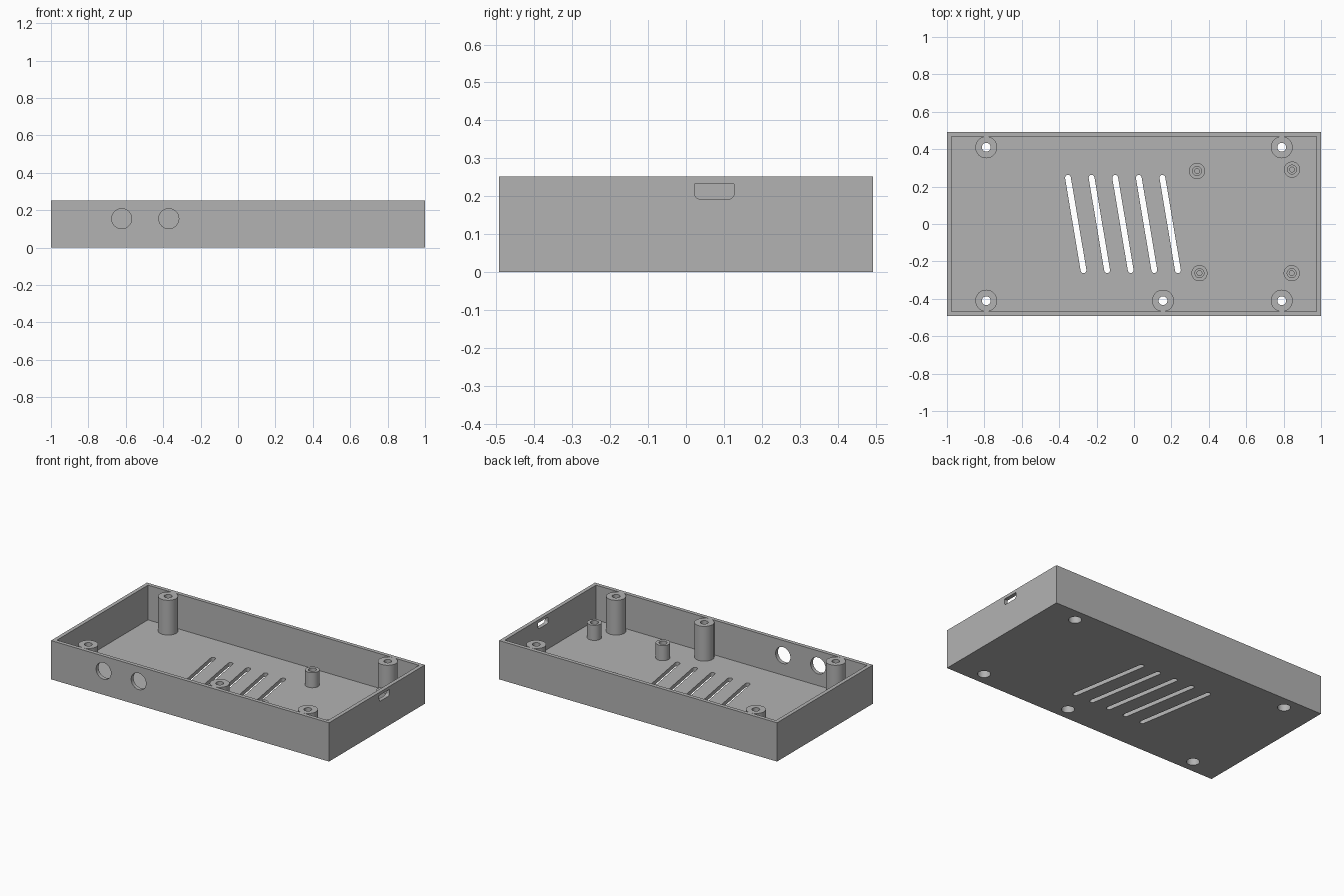
import bpy, bmesh, math
from mathutils import Vector

if "Cube" in bpy.data.objects:
    bpy.data.objects.remove(bpy.data.objects["Cube"])

W, D, H = 1.0, 0.493, 0.252      # half width, half depth, height
WALL, FLOOR = 0.025, 0.026

grey = bpy.data.materials.new("plain_grey")
grey.diffuse_color = (0.45, 0.45, 0.45, 1)
grey.use_nodes = True
grey.node_tree.nodes["Principled BSDF"].inputs["Base Color"].default_value = grey.diffuse_color


def prism(name, outline, direction):
    """Extrude a closed 3D outline along a direction."""
    bm = bmesh.new()
    face = bm.faces.new([bm.verts.new(p) for p in outline])
    ext = bmesh.ops.extrude_face_region(bm, geom=[face])
    moved = [g for g in ext["geom"] if isinstance(g, bmesh.types.BMVert)]
    bmesh.ops.translate(bm, verts=moved, vec=direction)
    bmesh.ops.recalc_face_normals(bm, faces=bm.faces)
    mesh = bpy.data.meshes.new(name)
    bm.to_mesh(mesh)
    bm.free()
    mesh.materials.append(grey)
    ob = bpy.data.objects.new(name, mesh)
    bpy.context.collection.objects.link(ob)
    return ob


def box(name, hx, hy, z0, z1):
    pts = [(-hx, -hy, z0), (hx, -hy, z0), (hx, hy, z0), (-hx, hy, z0)]
    return prism(name, pts, (0, 0, z1 - z0))


def arc(cx, cy, r, a0, a1, n):
    return [(cx + r * math.cos(math.radians(a0 + (a1 - a0) * i / n)),
             cy + r * math.sin(math.radians(a0 + (a1 - a0) * i / n))) for i in range(n + 1)]


def cylinder(name, x, y, r, z0, z1, n=40):
    pts = [(u, v, z0) for u, v in arc(x, y, r, 0, 360, n)[:-1]]
    return prism(name, pts, (0, 0, z1 - z0))


def combine(target, tool, operation):
    mod = target.modifiers.new("combine", 'BOOLEAN')
    mod.operation, mod.solver, mod.object = operation, 'EXACT', tool
    bpy.context.view_layer.objects.active = target
    bpy.ops.object.modifier_apply(modifier=mod.name)
    bpy.data.objects.remove(tool, do_unlink=True)


# Open tray: outer block with a hollow
tray = box("enclosure_tray", W, D, 0, H)
combine(tray, box("hollow", W - WALL, D - WALL, FLOOR, H + 0.1), 'DIFFERENCE')

# Tall screw posts against the walls, short board standoffs on the floor
posts = [(-0.79, 0.41), (0.79, 0.41), (-0.79, -0.41), (0.79, -0.41), (0.155, -0.41)]
standoffs = [(0.337, 0.283), (0.845, 0.291), (0.35, -0.263), (0.843, -0.263)]
for x, y in posts:
    combine(tray, cylinder("post", x, y, 0.0585, 0.012, H), 'UNION')
for x, y in standoffs:
    combine(tray, cylinder("standoff", x, y, 0.043, 0.012, 0.124), 'UNION')

# Through holes with wide screw-head recesses underneath
for x, y in posts:
    combine(tray, cylinder("bore", x, y, 0.0235, -0.05, H + 0.05), 'DIFFERENCE')
    combine(tray, cylinder("recess", x, y, 0.038, -0.05, 0.08), 'DIFFERENCE')

# Blind stepped holes in the standoffs
for x, y in standoffs:
    combine(tray, cylinder("wide_hole", x, y, 0.024, 0.06, 0.2, 28), 'DIFFERENCE')
    combine(tray, cylinder("pilot_hole", x, y, 0.013, FLOOR, 0.1, 28), 'DIFFERENCE')

# Slanted round-ended vent slots
top, bottom = Vector((-0.353, 0.247)), Vector((-0.27, -0.247))
tilt = math.degrees(math.atan2(top.y - bottom.y, top.x - bottom.x))
for i in range(5):
    dx = 0.1262 * i
    ends = (arc(top.x + dx, top.y, 0.0155, tilt - 90, tilt + 90, 10)
            + arc(bottom.x + dx, bottom.y, 0.0155, tilt + 90, tilt + 270, 10))
    combine(tray, prism("slot", [(u, v, -0.05) for u, v in ends], (0, 0, 0.12)), 'DIFFERENCE')

# Two round openings in the front wall
for x in (-0.622, -0.37):
    ring = arc(x, 0.155, 0.0535, 0, 360, 48)[:-1]
    combine(tray, prism("jack", [(u, -D - 0.05, v) for u, v in ring], (0, 0.09, 0)), 'DIFFERENCE')

# Connector opening in the right wall, lower corners rounded
port = ([(0.127, 0.232), (0.023, 0.232)] + arc(0.038, 0.207, 0.015, 180, 270, 6)
        + arc(0.112, 0.207, 0.015, 270, 360, 6))
combine(tray, prism("port", [(W - 0.05, u, v) for u, v in port], (0.1, 0, 0)), 'DIFFERENCE')

# Smooth the round walls, keep the edges crisp
bpy.ops.object.select_all(action='DESELECT')
tray.select_set(True)
bpy.context.view_layer.objects.active = tray
bpy.ops.object.shade_smooth_by_angle(angle=math.radians(30))
